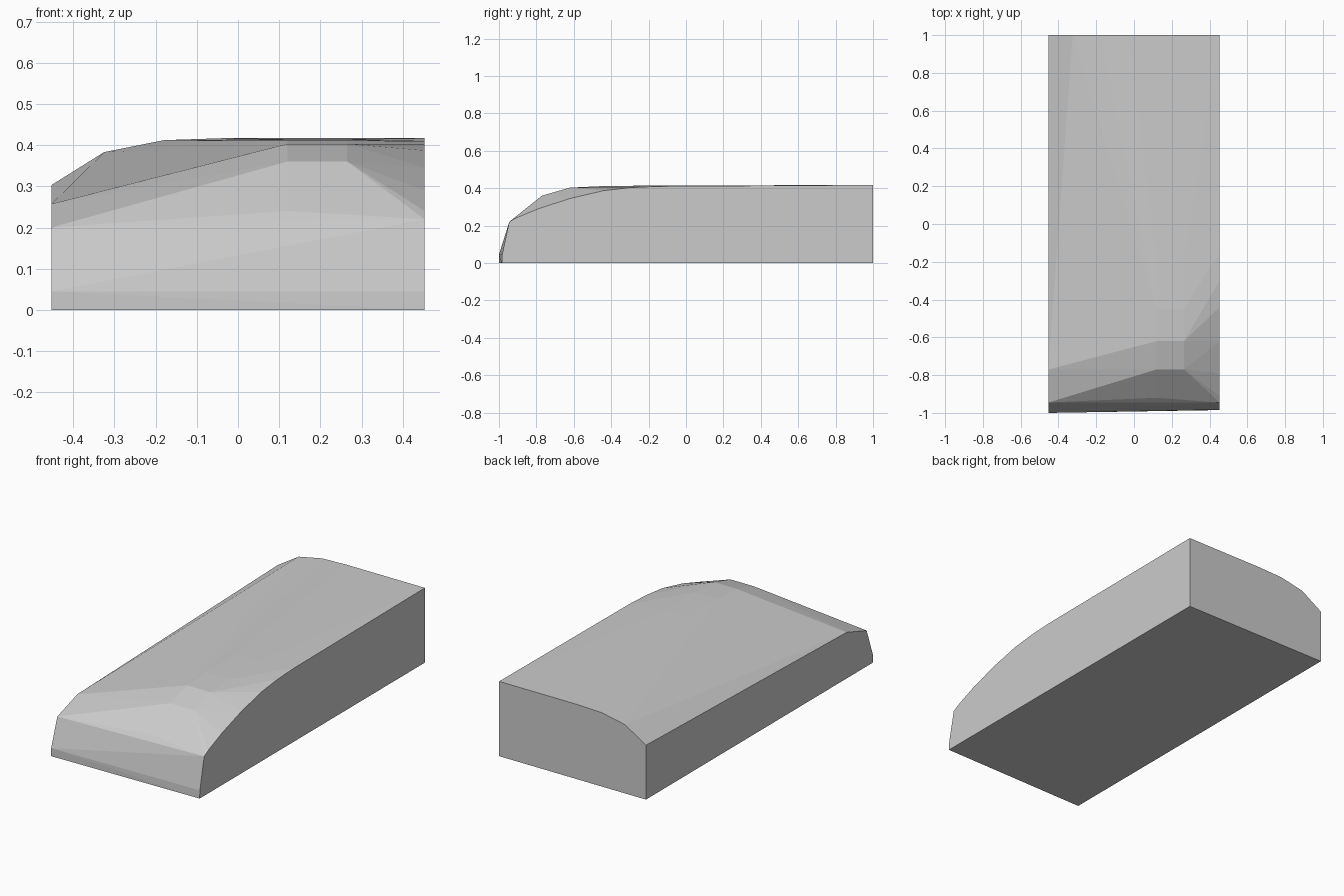
import bpy, bmesh

if "Cube" in bpy.data.objects:
    bpy.data.objects.remove(bpy.data.objects["Cube"])

W = 0.453

# Side profiles as (y, z), and the end profile as (x, z)
left_side = [(-1, 0), (-1, 0.045), (-0.945, 0.2), (-0.77, 0.257), (1, 0.303), (1, 0)]
right_side = [(-0.985, 0), (-0.983, 0.045), (-0.945, 0.22), (-0.91, 0.24),
              (-0.79, 0.29), (-0.62, 0.345), (-0.44, 0.387), (-0.3, 0.403),
              (-0.15, 0.41), (1, 0.417), (1, 0)]
ridge = [(-0.92, 0.24), (-0.77, 0.36), (-0.62, 0.403), (-0.45, 0.411), (-0.2, 0.414)]
back_end = [(-0.325, 0.383), (-0.18, 0.412), (-0.03, 0.417)]

points = [(-W, y, z) for y, z in left_side]
points += [(W, y, z) for y, z in right_side]
points += [(x, y, z) for x in (0.12, 0.265) for y, z in ridge]
points += [(x, 1, z) for x, z in back_end]

# Faceted block wrapped around the profiles
bm = bmesh.new()
for p in points:
    bm.verts.new(p)
hull = bmesh.ops.convex_hull(bm, input=bm.verts[:])
bmesh.ops.delete(bm, geom=[v for v in bm.verts if not v.link_faces], context='VERTS')
bmesh.ops.dissolve_limit(bm, angle_limit=0.002, verts=bm.verts[:], edges=bm.edges[:])
bmesh.ops.recalc_face_normals(bm, faces=bm.faces[:])
mesh = bpy.data.meshes.new("rounded_block")
bm.to_mesh(mesh)
bm.free()

# Plain grey all over
grey = bpy.data.materials.new("light grey")
grey.diffuse_color = (0.6, 0.6, 0.6, 1)
grey.use_nodes = True
grey.node_tree.nodes["Principled BSDF"].inputs["Base Color"].default_value = grey.diffuse_color
mesh.materials.append(grey)
block = bpy.data.objects.new("rounded_block", mesh)
bpy.context.collection.objects.link(block)
